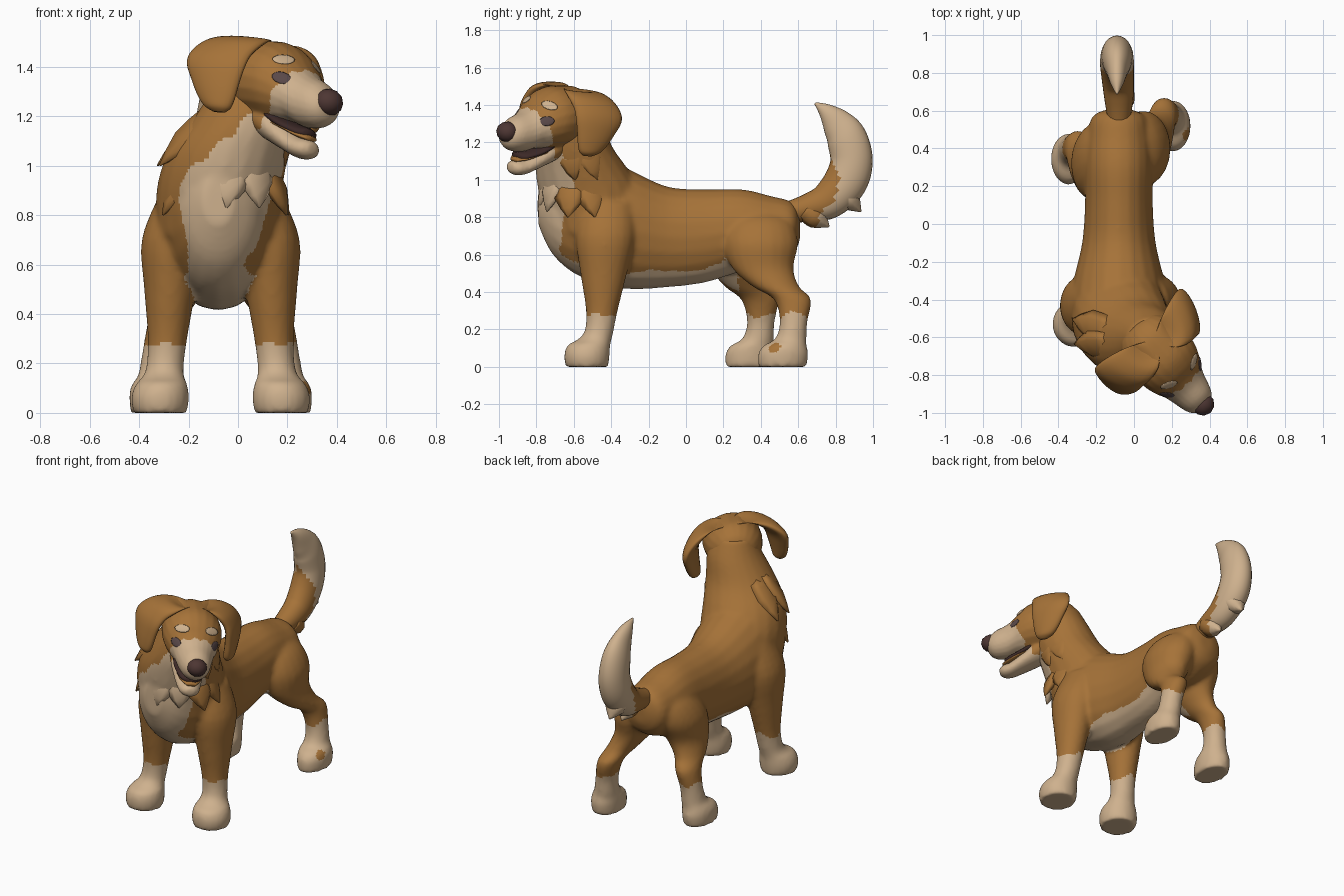
import bpy, bmesh, math
from mathutils import Vector, Matrix
from mathutils.bvhtree import BVHTree

cube = bpy.data.objects.get("Cube")
if cube:
    bpy.data.objects.remove(cube, do_unlink=True)

X, Y, Z = Vector((1, 0, 0)), Vector((0, 1, 0)), Vector((0, 0, 1))


def material(name, rgb):
    m = bpy.data.materials.new(name)
    m.use_nodes = True
    m.diffuse_color = (*rgb, 1)
    m.node_tree.nodes["Principled BSDF"].inputs["Base Color"].default_value = (*rgb, 1)
    return m


BROWN = material("brown fur", (0.38, 0.17, 0.04))
CREAM = material("cream fur", (0.62, 0.44, 0.27))
NOSE = material("dark nose", (0.075, 0.037, 0.033))
EYE = material("grey eye", (0.10, 0.065, 0.065))
MOUTH = material("dark mouth", (0.045, 0.022, 0.02))


def catmull(rows, steps):
    """Smoothly add rows between the given ones."""
    rows = [Vector(r) for r in rows]
    out = []
    for i in range(len(rows) - 1):
        a, b, c, d = rows[max(i - 1, 0)], rows[i], rows[i + 1], rows[min(i + 2, len(rows) - 1)]
        for k in range(steps):
            t = k / steps
            out.append(b + (c - a) * (t / 2) + (2 * a - 5 * b + 4 * c - d) * (t * t / 2)
                       + (3 * b - a - 3 * c + d) * (t ** 3 / 2))
    return out + [rows[-1]]


def loft(bm, rows, axis=None, u=X, sides=20, steps=4):
    """Elliptical rings (x, y, z, radius along u, radius across u) skinned into a closed form."""
    rows = catmull(rows, steps)
    rings = []
    for i, r in enumerate(rows):
        here = Vector(r[:3])
        t = axis or (Vector(rows[min(i + 1, len(rows) - 1)][:3]) - Vector(rows[max(i - 1, 0)][:3])).normalized()
        v = t.cross(u).normalized()
        ra, rb = max(r[3], 0.002), max(r[4], 0.002)
        rings.append([bm.verts.new(here + u * (ra * math.cos(a)) + v * (rb * math.sin(a)))
                      for a in (2 * math.pi * k / sides for k in range(sides))])
    faces = [bm.faces.new(rings[0]), bm.faces.new(rings[-1])]
    for p, q in zip(rings, rings[1:]):
        for k in range(sides):
            j = (k + 1) % sides
            faces.append(bm.faces.new((p[k], p[j], q[j], q[k])))
    bmesh.ops.recalc_face_normals(bm, faces=faces)


def finish(name, bm, mats, matrix=None, voxel=0, relax=0):
    """Turn a bmesh into a smooth object, optionally fusing its volumes."""
    me = bpy.data.meshes.new(name)
    bm.to_mesh(me)
    bm.free()
    ob = bpy.data.objects.new(name, me)
    bpy.context.collection.objects.link(ob)
    if voxel:
        mod = ob.modifiers.new("fuse", 'REMESH')
        mod.mode, mod.voxel_size = 'VOXEL', voxel
        mod = ob.modifiers.new("relax", 'SMOOTH')
        mod.factor, mod.iterations = 0.5, relax
        fused = bpy.data.meshes.new_from_object(ob.evaluated_get(bpy.context.evaluated_depsgraph_get()))
        ob.modifiers.clear()
        ob.data = fused
    ob.data.materials.clear()
    for m in mats:
        ob.data.materials.append(m)
    ob.data.polygons.foreach_set("use_smooth", [True] * len(ob.data.polygons))
    if matrix:
        ob.matrix_world = matrix
    return ob


def paint(ob, rule):
    for p in ob.data.polygons:
        p.material_index = int(rule(p.center, p.normal))


# Body: torso, neck and four legs fused together
bm = bmesh.new()
torso = [(.61, .74, .05, .06), (.57, .74, .14, .14), (.45, .725, .17, .19), (.3, .73, .18, .22),
         (.1, .70, .18, .25), (-.1, .695, .195, .27), (-.3, .735, .24, .32), (-.45, .785, .25, .34),
         (-.6, .80, .21, .30), (-.72, .83, .15, .22), (-.79, .86, .06, .10)]
loft(bm, [(-.08, y, z, a, b) for y, z, a, b in torso], Y)
loft(bm, [(-.08, -.48, .72, .25, .24), (-.075, -.5, .9, .255, .28), (-.04, -.555, 1.05, .245, .25),
          (.02, -.6, 1.18, .21, .205), (.07, -.61, 1.32, .165, .165), (.08, -.62, 1.43, .12, .12)], Z)
front_leg = [(.08, -.42, .88, .10, .14), (.125, -.43, .7, .125, .16), (.135, -.44, .5, .105, .125),
             (.145, -.45, .3, .08, .085), (.155, -.465, .19, .076, .078), (.162, -.49, .145, .085, .092),
             (.17, -.52, .115, .105, .115), (.175, -.53, .06, .118, .122), (.175, -.53, 0, .108, .115)]
hind_leg = [(-.02, .4, .84, .06, .09), (.02, .4, .77, .115, .17), (.05, .4, .66, .14, .2),
            (.08, .41, .53, .11, .165), (.125, .48, .43, .085, .125), (.155, .57, .36, .072, .1),
            (.18, .575, .24, .068, .074), (.19, .56, .15, .075, .085), (.2, .53, .115, .09, .115),
            (.205, .52, .07, .095, .135), (.205, .515, 0, .09, .13)]
loft(bm, front_leg, Z)
loft(bm, [(-.14 - x, y, z, a, b) for x, y, z, a, b in front_leg], Z)
loft(bm, hind_leg, Z)
loft(bm, [(-.14 - x, y - .175 * min(1, (.84 - z) / .48), z, a, b) for x, y, z, a, b in hind_leg], Z)
body = finish("body", bm, [BROWN, CREAM], voxel=.014, relax=7)
lift = min(v.co.z for v in body.data.vertices)
for v in body.data.vertices:
    v.co.z -= lift * max(0, 1 - v.co.z / .3)


def body_rule(c, n):
    if (c - Vector((.285, .47, .11))).length < .034:
        return False
    wave = .012 * math.sin(c.x * 60) + .01 * math.sin(c.y * 47)
    sock = c.z < .275 + wave
    belly = n.z < -.58 and .36 < c.z < .6 and c.y < .28 and abs(c.x + .07) < .15
    chest = (c.y < -.59 + wave and .4 < c.z < .92 + (c.x + .25) * .95 + wave
             and -.26 + max(0, .85 - c.z) * .28 < c.x + wave < max(.04, .21 - max(0, .98 - c.z) * .48))
    return sock or belly or chest


paint(body, body_rule)

# Tail: curved brush with a pale outer side and tip
bm = bmesh.new()
loft(bm, [(-.08, .5, .815, .05, .05), (-.08, .65, .85, .075, .075), (-.085, .76, .89, .085, .10),
          (-.09, .85, .985, .09, .115), (-.09, .885, 1.1, .085, .113), (-.09, .86, 1.22, .075, .108),
          (-.09, .81, 1.3, .055, .085), (-.09, .75, 1.365, .035, .045), (-.09, .69, 1.41, .006, .006)],
     sides=24, steps=8)
for x, base, tip, w in ((-.09, (.82, .95), (.935, .83), .07), (-.06, (.64, .84), (.765, .75), .06)):
    p, q = Vector((x, *base)), Vector((x, *tip))
    loft(bm, [(*p, w, .06), (*p.lerp(q, .5), w, .06), (*q, .004, .004)], sides=8)
tail = finish("tail", bm, [BROWN, CREAM])
paint(tail, lambda c, n: c.y > .84 - max(0, c.z - 1) * .5 - max(0, 1 - c.z) * .6
      + .012 * math.sin(c.x * 70 + c.z * 30))

# Fur tufts around the collar: angle from the front, top height, inner and outer reach
brown_tufts = [(-100, 1.2, .155, .275), (-72, 1.2, .155, .275), (80, 1.2, .155, .25), (108, 1.2, .155, .25)]
brown_tufts += [(a, 1.0, .165, .265) for a in (-108, -70, 72, 104)]
cream_tufts = [(a, 1.03, .16, .24) for a in (-32, 2, 36)]
for name, mat, tufts in (("brown_collar_tufts", BROWN, brown_tufts), ("cream_collar_tufts", CREAM, cream_tufts)):
    bm = bmesh.new()
    for a, z, inner, outer in tufts:
        d = Vector((math.sin(math.radians(a)), -math.cos(math.radians(a)), 0))
        p = Vector((-.04 + (z - 1) * .3, -.56 - (z - 1) * .2, z)) + d * inner
        q = Vector((-.055, -.55, z - .2)) + d * outer
        loft(bm, [(*p, .08, .025), (*p.lerp(q, .5), .085, .035), (*q, .004, .004)],
             u=(q - p).cross(d).normalized(), sides=6, steps=2)
    finish(name, bm, [mat])

# Head: turned to its left and tilted
HEAD = (Matrix.Translation((.09, -.64, 1.33)) @ Matrix.Rotation(math.radians(43), 4, 'Z')
        @ Matrix.Rotation(math.radians(10), 4, 'Y'))
bm = bmesh.new()
skull = [(-.14, .02, .06, .06), (-.11, .02, .12, .11), (-.04, .015, .165, .155), (.05, .01, .18, .165),
         (.14, 0, .178, .165), (.21, -.02, .155, .145), (.255, -.043, .13, .12), (.31, -.073, .11, .107),
         (.38, -.088, .09, .09), (.42, -.095, .065, .06), (.435, -.095, .03, .03)]
jaw = [(0, -.11, .10, .08), (.12, -.16, .108, .08), (.22, -.222, .09, .058),
       (.29, -.26, .072, .046), (.34, -.268, .056, .038), (.365, -.266, .025, .02)]
for part in (skull, jaw):
    loft(bm, [(0, -d, z, a, b) for d, z, a, b in part], Y)
head = finish("head", bm, [BROWN, CREAM], HEAD, voxel=.009, relax=4)
paint(head, lambda c, n: -c.y > .205 + .5 * (c.z + .1) + .008 * math.sin(c.x * 90)
      or (c.z < -.15 and -c.y > .15) or (c.z < -.2 and -c.y > .06))

# Mouth lining and tongue
bm = bmesh.new()
loft(bm, [(0, -.15, -.135, .10, .03), (0, -.22, -.17, .096, .026), (0, -.3, -.2, .066, .024),
          (0, -.33, -.205, .03, .02)], Y)
finish("mouth_lining", bm, [MOUTH], HEAD)
bm = bmesh.new()
loft(bm, [(0, -.18, -.17, .088, .012), (0, -.24, -.188, .084, .014), (0, -.3, -.212, .066, .014),
          (0, -.345, -.226, .03, .01)], Y)
finish("tongue", bm, [BROWN], HEAD)

# Nose
bm = bmesh.new()
bmesh.ops.create_icosphere(bm, subdivisions=2, radius=1,
                           matrix=Matrix.LocRotScale((0, -.418, -.075), None, (.062, .06, .056)))
finish("nose", bm, [NOSE], HEAD)

# Eyes and brow spots: thin plates laid on the head
tree = BVHTree.FromPolygons([v.co for v in head.data.vertices], [p.vertices for p in head.data.polygons])


def face_plate(name, x, z, w, h, mat, tilt):
    hit, normal, _, _ = tree.ray_cast(Vector((x, -1, z)), Y)
    turn = normal.to_track_quat('Z', 'Y').to_matrix().to_4x4()
    bm = bmesh.new()
    bmesh.ops.create_uvsphere(bm, u_segments=12, v_segments=6, radius=1,
                              matrix=Matrix.Translation(hit) @ turn @ Matrix.Rotation(tilt, 4, 'Z')
                              @ Matrix.Diagonal((w, h, .0049, 1)))
    finish(name, bm, [mat], HEAD)


# Ears: thick folded flaps flaring outward at the back, mirrored
flap = [(.05, .16, -.06, .03, .05), (.11, .168, -.115, .08, .055), (.18, .14, -.14, .11, .055),
        (.24, .085, -.14, .125, .045), (.265, .03, -.14, .118, .04), (.268, -.04, -.13, .08, .038),
        (.265, -.1, -.12, .045, .035), (.26, -.14, -.105, .01, .03), (.255, -.16, -.08, -.03, .012)]
for side, s in (("left", 1), ("right", -1)):
    bm = bmesh.new()
    loft(bm, [(s * x, (y0 + y1) / 2, z, t, (y1 - y0) / 2) for x, z, y0, y1, t in flap], Z,
         u=Vector((1, -.42 * s, 0)).normalized())
    finish(side + "_ear", bm, [BROWN], HEAD)
    face_plate(side + "_eye", s * .12, .005, .042, .027, EYE, s * .2)
    face_plate(side + "_brow_spot", s * .092, .085, .048, .026, CREAM, s * -.2)
